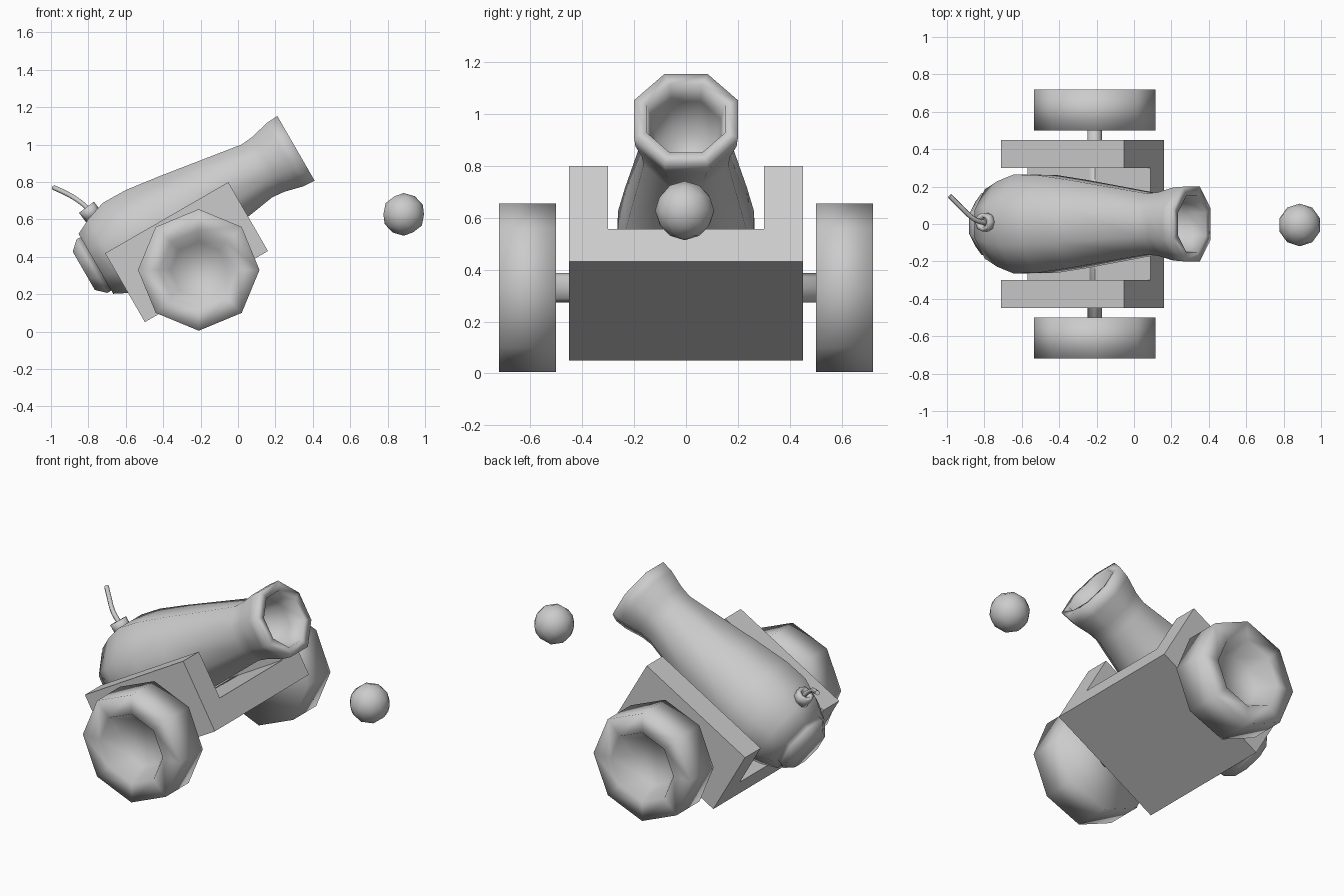
import bpy, bmesh, math
from mathutils import Matrix, Vector

if "Cube" in bpy.data.objects:
    bpy.data.objects.remove(bpy.data.objects["Cube"])

TILT = math.radians(30)
grey = bpy.data.materials.new("iron_grey")
grey.diffuse_color = (0.6, 0.6, 0.6, 1)
grey.use_nodes = True
grey.node_tree.nodes["Principled BSDF"].inputs["Base Color"].default_value = grey.diffuse_color


def finish(name, bm, matrix=Matrix(), smooth=True):
    """Turn a bmesh into a placed, coloured object."""
    bmesh.ops.transform(bm, matrix=matrix, verts=bm.verts)
    bmesh.ops.recalc_face_normals(bm, faces=bm.faces)
    for f in bm.faces:
        f.smooth = smooth
    me = bpy.data.meshes.new(name)
    bm.to_mesh(me)
    bm.free()
    me.materials.append(grey)
    ob = bpy.data.objects.new(name, me)
    bpy.context.collection.objects.link(ob)
    return ob


def lathe(name, profile, matrix, sides=8, turn=0.0, closed=False):
    """Spin (height, radius) pairs round local z; cap the ends or close the loop."""
    bm = bmesh.new()
    rings = [[bm.verts.new((r * math.cos(turn + i * math.tau / sides),
                            r * math.sin(turn + i * math.tau / sides), h))
              for i in range(sides)] for h, r in profile]
    pairs = list(zip(rings, rings[1:]))
    if closed:
        pairs.append((rings[-1], rings[0]))
    else:
        bm.faces.new(rings[0])
        bm.faces.new(rings[-1])
    for a, b in pairs:
        for i in range(sides):
            j = (i + 1) % sides
            bm.faces.new((a[i], a[j], b[j], b[i]))
    return finish(name, bm, matrix)


# Barrel: breech disc, swelling body, neck, flared muzzle and bore
flat = 1 / math.cos(math.pi / 8)
barrel = [(-1.31, .118), (-1.26, .165), (-1.235, .165), (-1.235, .185), (-1.15, .228),
          (-1.04, .264), (-.90, .262), (-.70, .235), (-.24, .163), (-.17, .17),
          (-.07, .195), (0, .2), (0, .15), (-.10, .135), (-.28, .11)]
lathe("barrel", [(s, a * flat) for s, a in barrel],
      Matrix.Translation((.31, 0, .98)) @ Matrix.Rotation(math.radians(60), 4, 'Y'),
      turn=math.pi / 8)

# Carriage: U-shaped section swept along the tilted bed
section = [(-.45, -.2125), (.45, -.2125), (.45, .2125), (.30, .2125),
           (.30, -.0675), (-.30, -.0675), (-.30, .2125), (-.45, .2125)]
bm = bmesh.new()
face = bm.faces.new([bm.verts.new((-.38, y, z)) for y, z in section])
ext = bmesh.ops.extrude_face_region(bm, geom=[face], use_keep_orig=True)
bmesh.ops.translate(bm, vec=(.76, 0, 0),
                    verts=[v for v in ext["geom"] if isinstance(v, bmesh.types.BMVert)])
finish("carriage", bm, Matrix.Translation((-.275, 0, .425))
       @ Matrix.Rotation(-TILT, 4, 'Y'), smooth=False)

# Wheels with dished outer faces
for side, label in ((-1, "front"), (1, "back")):
    lathe(label + "_wheel", [(.50, .325), (.72, .325), (.72, .21), (.61, .15)],
          Matrix.Translation((-.21, 0, .33)) @ Matrix.Rotation(-side * math.pi / 2, 4, 'X'))

# Axle, taller than it is wide
lathe("axle", [(-.55, .057), (.55, .057)],
      Matrix.Translation((-.21, 0, .33)) @ Matrix.Diagonal((.68, 1, 1, 1))
      @ Matrix.Rotation(-math.pi / 2, 4, 'X'))

# Fuse collar
axis = Vector((-.6, 0, .8))
lathe("fuse_collar", [(-.04, .05), (.025, .05), (.025, .027), (-.04, .027)],
      Matrix.Translation((-.795, .01, .645)) @ axis.to_track_quat('Z', 'Y').to_matrix().to_4x4(),
      closed=True)

# Fuse cord: round tube along a bent path
path = [(-.77, .01, .62), (-.81, .01, .665), (-.86, .03, .705), (-.92, .085, .74), (-.985, .15, .77)]
curve = bpy.data.curves.new("fuse_path", 'CURVE')
curve.dimensions = '3D'
curve.bevel_depth = .014
curve.bevel_resolution = 1
curve.resolution_u = 3
curve.use_fill_caps = True
spline = curve.splines.new('BEZIER')
spline.bezier_points.add(len(path) - 1)
for p, co in zip(spline.bezier_points, path):
    p.co = co
    p.handle_left_type = p.handle_right_type = 'AUTO'
curve.materials.append(grey)
bpy.context.collection.objects.link(bpy.data.objects.new("fuse", curve))

# Cannonball
bm = bmesh.new()
bmesh.ops.create_icosphere(bm, subdivisions=2, radius=.114)
finish("cannonball", bm, Matrix.Translation((.886, -.005, .627)))
